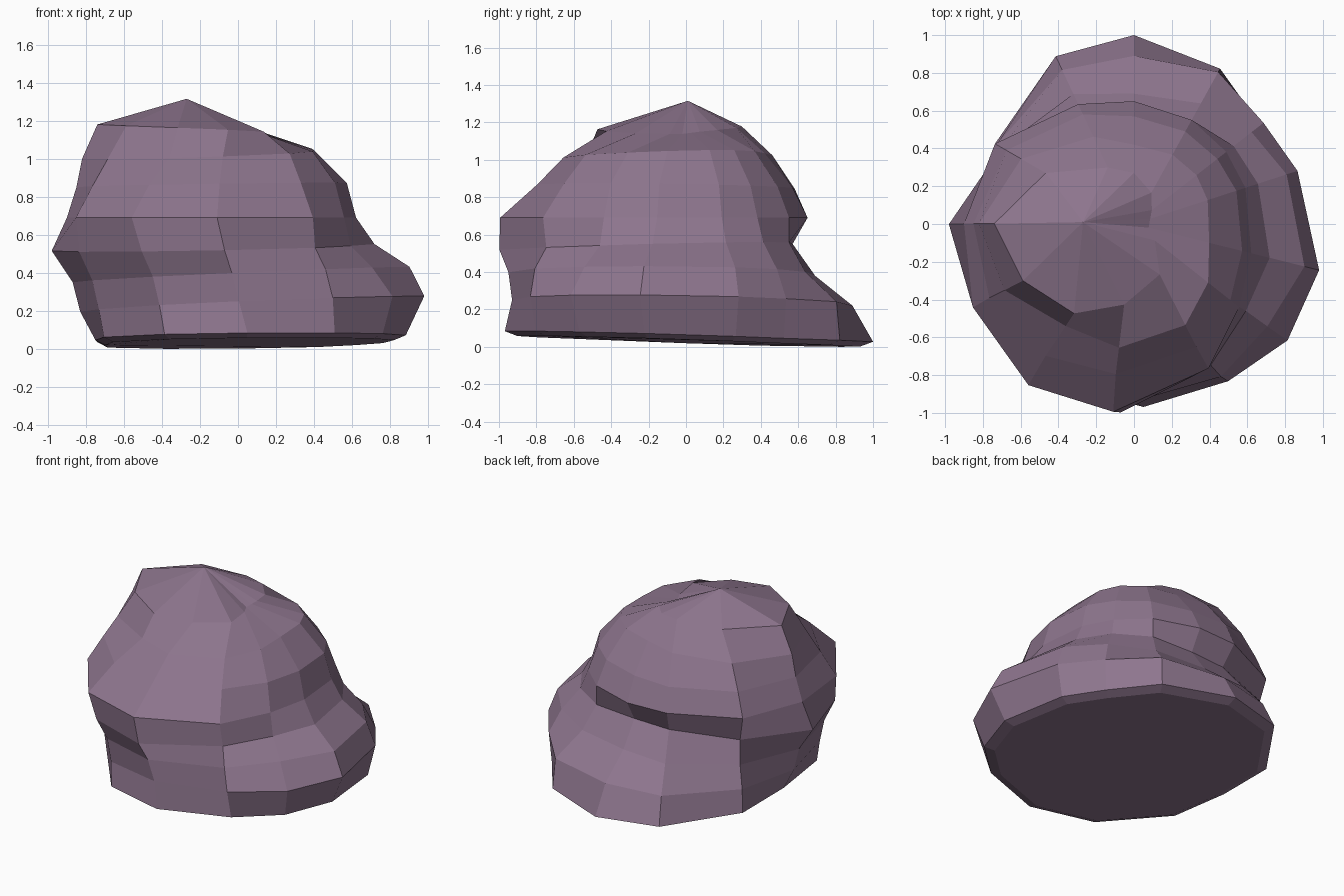
import bpy, bmesh
from math import radians, sin, cos

# Directions (degrees) of the vertical edges around the boulder
ANGLES = [-14, 18, 38, 61, 90, 115, 150, 180, 208, 238, 265, 298, 322]

# Each ring: (height, tilt along x, tilt along y), radii for every direction
RINGS = [
    ((0.055, 0.01, -0.028), [.91, .86, .85, .94, 1.0, .98, .85, .75, .83, .93, .97, .95, .95]),
    ((0.235, 0.04, -0.015), [1.01, .91, .87, .92, .89, .90, .84, .83, .85, .91, .93, .97, 1.02]),
    ((0.39, 0.04, -0.01), [.93, .85, .79, .73, .69, .76, .81, .87, .88, .92, .95, .93, .89]),
    ((0.535, 0.02, 0.015), [.74, .69, .67, .63, .57, .62, .81, .98, .95, .98, 1.0, .85, .75]),
    ((0.69, 0.00, 0.00), [.64, .62, .62, .63, .65, .70, .85, .90, .96, 1.02, 1.0, .86, .71]),
    ((0.86, 0.01, -0.01), [.59, .57, .56, .56, .57, .64, .78, .85, .86, .84, .80, .73, .65]),
    ((1.025, 0.025, 0.01), [.41, .41, .42, .42, .42, .51, .69, .82, .77, .65, .66, .60, .50]),
    ((1.16, -0.02, 0.01), [.08, .09, .12, .19, .27, .33, .54, .74, .66, .57, .43, .30, .14]),
]
PEAK = (-0.27, 0.01, 1.315)


def add_ring(bm, level, radii, scale=1, drop=0):
    z, tx, ty = level
    twist = max(-2, 9 - 15 * z)  # the front edges lean sideways near the ground
    verts = []
    for deg, r in zip(ANGLES, radii):
        a = radians(deg + twist * max(0, cos(radians(deg - 255))) ** 2)
        c, s = cos(a), sin(a)
        height = max(0, z - drop + tx * c + ty * s)
        verts.append(bm.verts.new((scale * r * c, scale * r * s, height)))
    return verts


# Boulder: bevelled base, stacked irregular rings and a peak
bm = bmesh.new()
loops = [add_ring(bm, *RINGS[0], scale=0.93, drop=0.026)]
loops += [add_ring(bm, *ring) for ring in RINGS]
n = len(ANGLES)
for low, high in zip(loops, loops[1:]):
    for i in range(n):
        j = (i + 1) % n
        bm.faces.new((low[i], low[j], high[j], high[i]))
bm.faces.new(reversed(loops[0]))
peak = bm.verts.new(PEAK)
for i in range(n):
    bm.faces.new((loops[-1][i], loops[-1][(i + 1) % n], peak))
bmesh.ops.recalc_face_normals(bm, faces=bm.faces)

mesh = bpy.data.meshes.new("boulder")
bm.to_mesh(mesh)
bm.free()
boulder = bpy.data.objects.new("boulder", mesh)
bpy.context.collection.objects.link(boulder)

# Dusty purple stone
stone = bpy.data.materials.new("purple_stone")
stone.diffuse_color = (0.27, 0.18, 0.27, 1)
mesh.materials.append(stone)
